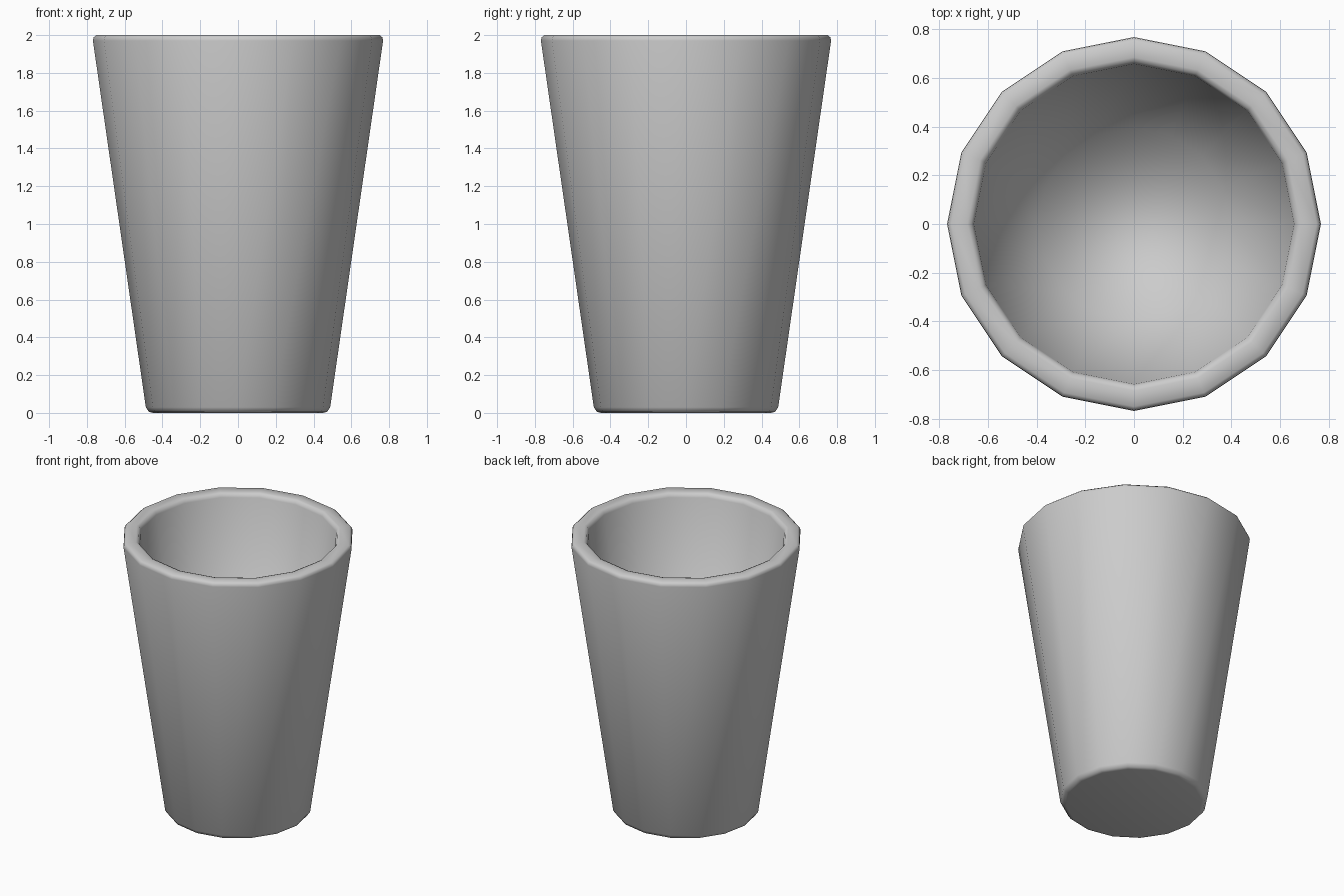
import bpy, bmesh
from math import cos, sin, tau

if "Cube" in bpy.data.objects:
    bpy.data.objects.remove(bpy.data.objects["Cube"])

SIDES = 16
# cup profile (radius, z): base, outer wall, rounded rim, inner wall, inner floor
PROFILE = [(0.45, 0.0), (0.472, 0.006), (0.488, 0.03),
           (0.768, 1.97), (0.765, 1.988), (0.75, 2.0),
           (0.685, 2.0), (0.668, 1.993), (0.658, 1.97),
           (0.395, 0.1)]

bm = bmesh.new()
rings = [[bm.verts.new((r * cos(tau * i / SIDES), r * sin(tau * i / SIDES), z))
          for i in range(SIDES)] for r, z in PROFILE]

# walls and rim
for a, b in zip(rings, rings[1:]):
    for i in range(SIDES):
        j = (i + 1) % SIDES
        bm.faces.new((a[i], a[j], b[j], b[i]))

# base and inner floor
bm.faces.new(rings[0][::-1])
bm.faces.new(rings[-1])
bmesh.ops.recalc_face_normals(bm, faces=bm.faces)
for f in bm.faces:
    f.smooth = True

mesh = bpy.data.meshes.new("cup")
bm.to_mesh(mesh)
bm.free()
cup = bpy.data.objects.new("cup", mesh)
bpy.context.collection.objects.link(cup)
